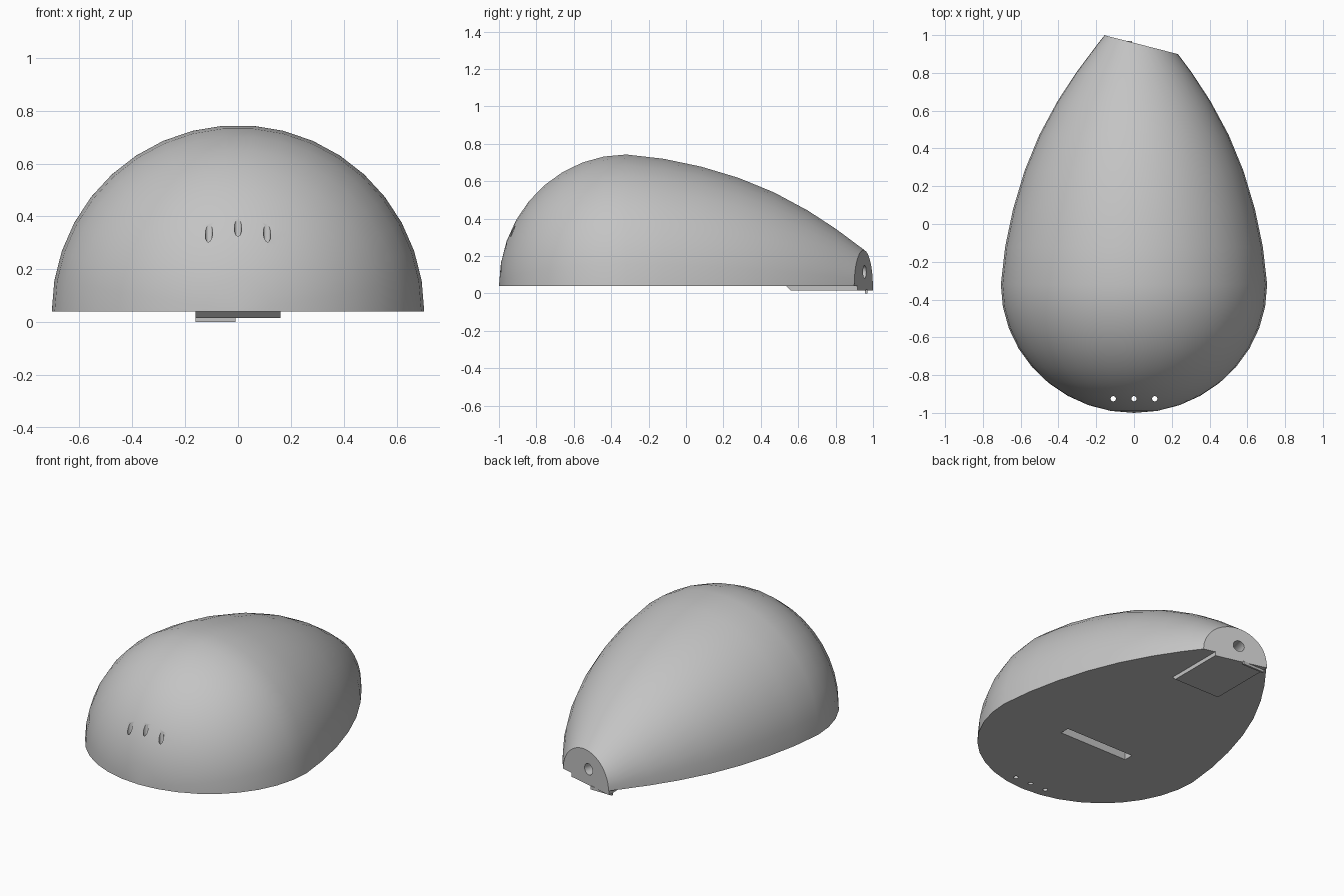
import bpy, bmesh
from math import pi, sin, cos, radians
from mathutils import Matrix, Vector

cube = bpy.data.objects.get("Cube")
if cube:
    bpy.data.objects.remove(cube, do_unlink=True)

grey = bpy.data.materials.new("light grey")
grey.use_nodes = True
COLOUR = (0.55, 0.55, 0.55, 1)
grey.diffuse_color = COLOUR
grey.node_tree.nodes["Principled BSDF"].inputs["Base Color"].default_value = COLOUR

BASE = 0.04
TAIL_POINT = Vector((-0.16, 1.0, 0))
TAIL_NORMAL = Vector((0.1, 0.39, 0)).normalized()


def make_object(name, bm):
    bmesh.ops.recalc_face_normals(bm, faces=bm.faces)
    mesh = bpy.data.meshes.new(name)
    bm.to_mesh(mesh)
    bm.free()
    mesh.materials.append(grey)
    obj = bpy.data.objects.new(name, mesh)
    bpy.context.collection.objects.link(obj)
    return obj


def slice_tail(bm):
    """Cut off everything behind the slanted tail plane and close the end."""
    geom = bm.verts[:] + bm.edges[:] + bm.faces[:]
    cut = bmesh.ops.bisect_plane(bm, geom=geom, plane_co=TAIL_POINT,
                                 plane_no=TAIL_NORMAL, clear_outer=True)
    edges = [e for e in cut["geom_cut"] if isinstance(e, bmesh.types.BMEdge)]
    bmesh.ops.contextual_create(bm, geom=edges)


def box(name, lo, hi):
    bm = bmesh.new()
    lo, hi = Vector(lo), Vector(hi)
    size = Matrix.Diagonal((*(hi - lo), 1))
    bmesh.ops.create_cube(bm, size=1, matrix=Matrix.Translation((lo + hi) / 2) @ size)
    return make_object(name, bm)


def cylinder(name, centre, direction, radius, length):
    bm = bmesh.new()
    turn = Vector(direction).to_track_quat("Z", "Y").to_matrix().to_4x4()
    bmesh.ops.create_cone(bm, cap_ends=True, segments=24, radius1=radius, radius2=radius,
                          depth=length, matrix=Matrix.Translation(centre) @ turn)
    return make_object(name, bm)


def subtract(target, cutter):
    cutter.hide_render = True
    mod = target.modifiers.new("cut", "BOOLEAN")
    mod.operation = "DIFFERENCE"
    mod.solver = "EXACT"
    mod.object = cutter
    bpy.context.view_layer.objects.active = target
    bpy.ops.object.modifier_apply(modifier=mod.name)
    bpy.data.objects.remove(cutter, do_unlink=True)


# Shell: half a turned teardrop, round at the front and tapering to the tail
NOSE_STEPS, SIDES = 9, 19
profile = [(-0.32 - 0.68 * cos(a), 0.705 * sin(a))
           for a in (i * pi / 2 / NOSE_STEPS for i in range(1, NOSE_STEPS + 1))]
profile += [(-0.12, 0.682), (0.08, 0.64), (0.28, 0.58), (0.47, 0.502),
            (0.65, 0.405), (0.8, 0.307), (0.95, 0.195), (1.1, 0.075)]
bm = bmesh.new()
tip = bm.verts.new((0, -1, BASE))
rings = [[bm.verts.new((r * cos(pi * i / SIDES), y, BASE + r * sin(pi * i / SIDES)))
          for i in range(SIDES + 1)] for y, r in profile]
for i in range(SIDES):
    bm.faces.new((tip, rings[0][i], rings[0][i + 1]))
    for a, b in zip(rings, rings[1:]):
        bm.faces.new((a[i], b[i], b[i + 1], a[i + 1]))
bm.faces.new(rings[-1])
bm.faces.new([tip] + [r[0] for r in rings] + [r[-1] for r in reversed(rings)])
slice_tail(bm)
shell = make_object("shell", bm)

# Three vertical holes through the nose
for x in (-0.11, 0, 0.11):
    subtract(shell, cylinder("nose_hole_cutter", (x, -0.925, 0.3), (0, 0, 1), 0.014, 1))

# Long slot in the underside
subtract(shell, box("slot_cutter", (-0.24, -0.365, -0.1), (0.24, -0.305, 0.14)))

# Bore into the slanted tail face
subtract(shell, cylinder("tail_bore_cutter", (0.015, 0.955, 0.115), TAIL_NORMAL, 0.035, 0.5))

bpy.ops.object.select_all(action="DESELECT")
shell.select_set(True)
bpy.context.view_layer.objects.active = shell
bpy.ops.object.shade_smooth_by_angle(angle=radians(30))

# Tail plate under the shell, with a bevelled leading edge
bm = bmesh.new()
side = bm.faces.new([bm.verts.new((-0.16, y, z)) for y, z in
                     ((0.535, BASE), (0.56, 0.015), (1.1, 0.015), (1.1, BASE))])
swept = bmesh.ops.extrude_face_region(bm, geom=[side])["geom"]
bmesh.ops.translate(bm, vec=(0.32, 0, 0),
                    verts=[v for v in swept if isinstance(v, bmesh.types.BMVert)])
slice_tail(bm)
make_object("tail_plate", bm)

# Small tab below the tail plate
box("tail_tab", (-0.16, 0.958, 0), (-0.01, 0.97, 0.02))
